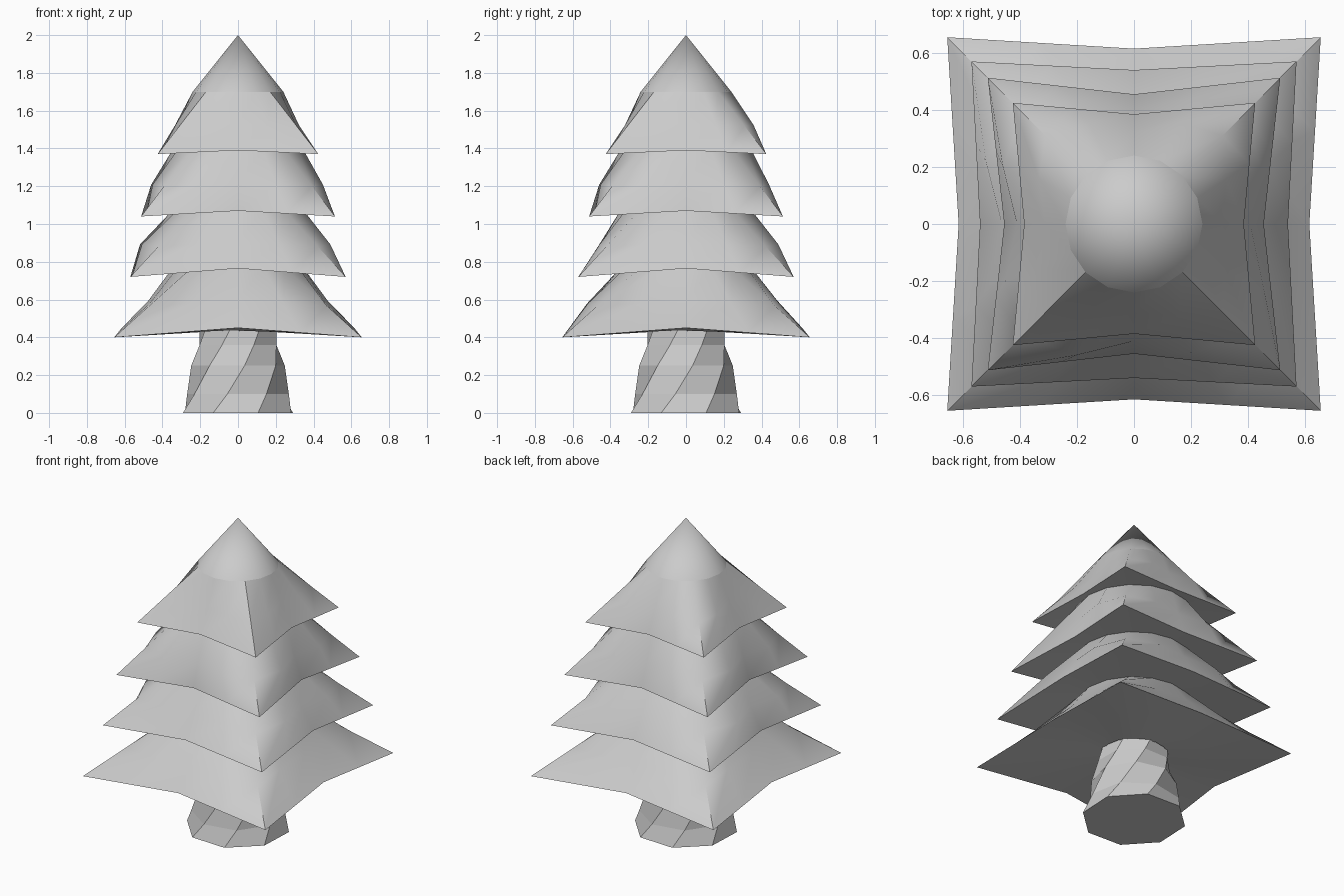
import bpy, bmesh
from math import radians, cos, sin
from mathutils import Vector

if "Cube" in bpy.data.objects:
    bpy.data.objects.remove(bpy.data.objects["Cube"])


def loft(name, rings, apex=None, cap_bottom=False, smooth=None):
    """Bridge a list of equal-length closed rings into one object."""
    bm = bmesh.new()
    loops = [[bm.verts.new(p) for p in ring] for ring in rings]
    n = len(loops[0])
    for a, b in zip(loops, loops[1:]):
        for i in range(n):
            j = (i + 1) % n
            bm.faces.new((a[i], a[j], b[j], b[i]))
    if cap_bottom:
        bm.faces.new(loops[0][::-1])
    if apex:
        tip = bm.verts.new(apex)
        for i in range(n):
            bm.faces.new((loops[-1][i], loops[-1][(i + 1) % n], tip))
    me = bpy.data.meshes.new(name)
    bm.to_mesh(me)
    bm.free()
    ob = bpy.data.objects.new(name, me)
    bpy.context.collection.objects.link(ob)
    if smooth:
        bpy.context.view_layer.objects.active = ob
        ob.select_set(True)
        bpy.ops.object.shade_smooth_by_angle(angle=radians(smooth))
        ob.select_set(False)
    return ob


def circle(r, z, n=16, start=-135):
    return [Vector((r * cos(radians(start + 360 * i / n)),
                    r * sin(radians(start + 360 * i / n)), z)) for i in range(n)]


def star_square(corner, zc, mid, zm):
    """Square with drooping corners and pulled-in side middles, 4 points per side."""
    pts = []
    for s in range(4):
        a = radians(-90 + 90 * s)
        n, t = Vector((cos(a), sin(a), 0)), Vector((-sin(a), cos(a), 0))
        c0 = (n - t) * corner + Vector((0, 0, zc))
        c1 = (n + t) * corner + Vector((0, 0, zc))
        m = n * mid + Vector((0, 0, zm))
        pts += [c0, (c0 + m) / 2, m, (c1 + m) / 2]
    return pts


def bulge(lower, upper, t, bumps):
    """In-between ring whose sides are pushed in or out."""
    pts = []
    for i, (a, b) in enumerate(zip(lower, upper)):
        ang = radians(-90 + 90 * (i // 4))
        push = (0, bumps[i // 4], bumps[i // 4] * 0.3 - 0.01, bumps[i // 4] * 0.85)[i % 4]
        pts.append(a.lerp(b, t) + Vector((cos(ang), sin(ang), 0)) * push)
    return pts


# Twisted eight-sided trunk
trunk = [(0, 0.31), (0.1, 0.275), (0.25, 0.25), (0.36, 0.22), (0.46, 0.205)]
loft("trunk", [circle(r, z, 8, -115 + 132 * z) for z, r in trunk], cap_bottom=True)

# Four branch tiers: corner, corner z, mid, mid z, neck radius, neck z, bumps (front, right, back, left)
tiers = [
    (0.655, 0.40, 0.615, 0.45, 0.345, 0.77, (0.03, -0.03, 0.0, -0.03)),
    (0.57, 0.72, 0.54, 0.765, 0.345, 1.075, (0.01, 0.04, 0.04, 0.07)),
    (0.513, 1.04, 0.455, 1.07, 0.345, 1.395, (0.05, 0.04, 0.03, 0.05)),
    (0.425, 1.37, 0.385, 1.39, 0.24, 1.70, (0.0, 0.0, 0.035, 0.01)),
]
rings = [circle(0.2, 0.435)]
for c, zc, m, zm, r, zn, bumps in tiers:
    edge, neck = star_square(c, zc, m, zm), circle(r, zn)
    rings += [edge, bulge(edge, neck, 0.45, bumps), neck]
loft("branches", rings, smooth=40)

# Pointed crown
loft("crown", [circle(0.24, 1.70)], apex=(0, 0, 2.0), smooth=40)
